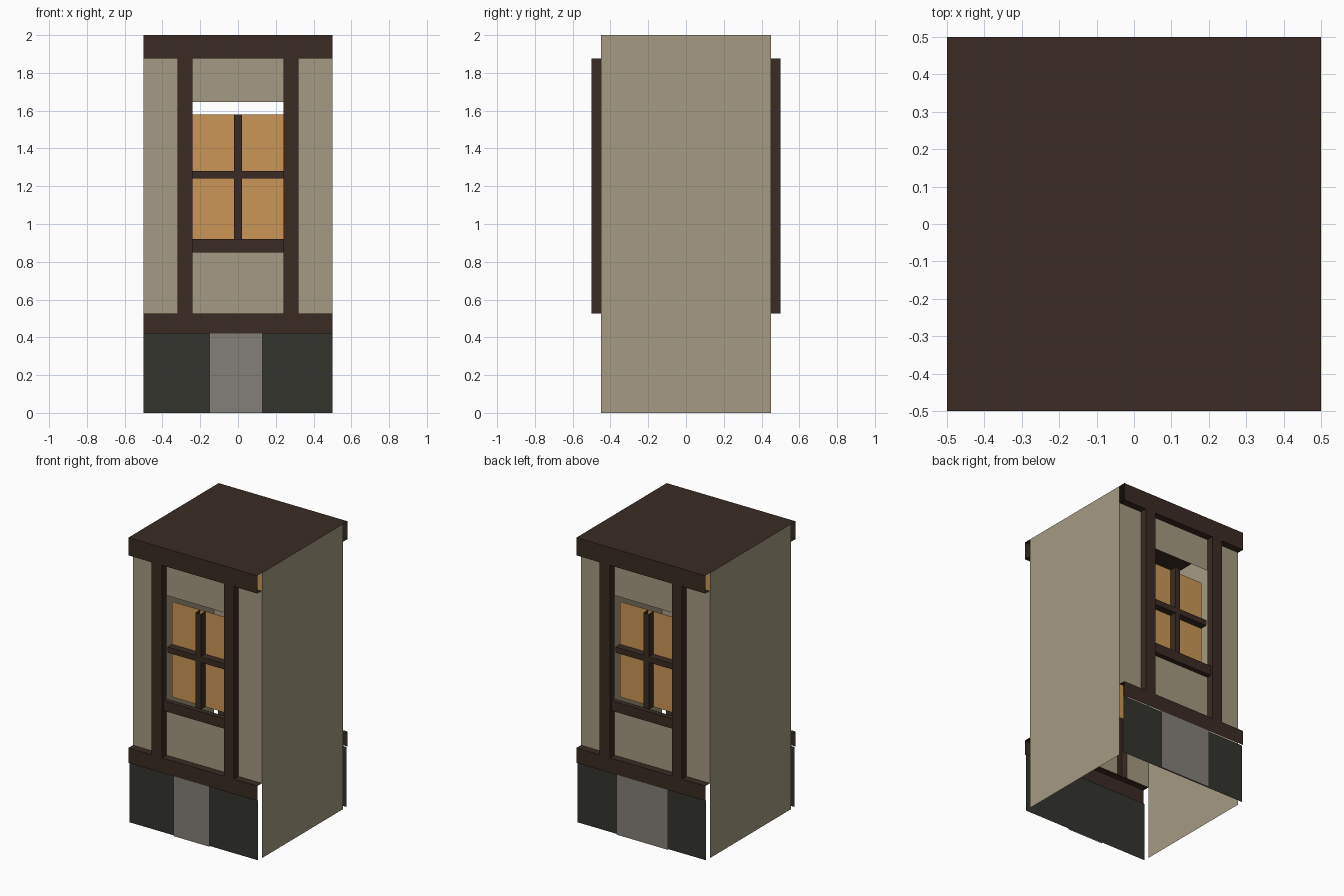
import bpy
import math

if "Cube" in bpy.data.objects:
    bpy.data.objects.remove(bpy.data.objects["Cube"], do_unlink=True)


def linear(v):
    v /= 255
    return v / 12.92 if v <= 0.04045 else ((v + 0.055) / 1.055) ** 2.4


def make_material(name, *rgb):
    colour = [linear(v) for v in rgb] + [1]
    mat = bpy.data.materials.new(name)
    mat.use_nodes = True
    mat.diffuse_color = colour
    bsdf = mat.node_tree.nodes["Principled BSDF"]
    bsdf.inputs["Base Color"].default_value = colour
    bsdf.inputs["Roughness"].default_value = 0.9
    return mat


PLASTER = make_material("beige plaster", 165, 155, 130)
TIMBER = make_material("dark brown timber", 59, 43, 35)
GLASS = make_material("amber glass", 203, 150, 87)
PLINTH = make_material("dark plinth", 52, 53, 45)
STONE = make_material("grey stone", 132, 126, 120)


def strip(name, mat, profile, axis, start, end, turn=0):
    """Sweep an open profile along x (profile is y, z) or along z (profile is x, y)."""
    def point(p, t):
        return (t, p[0], p[1]) if axis == "x" else (p[0], p[1], t)
    verts = [point(p, t) for p in profile for t in (start, end)]
    faces = []
    for i in range(len(profile) - 1):
        a = 2 * i
        quad = (a, a + 2, a + 3, a + 1)
        faces.append(quad[::-1] if axis == "x" else quad)
    mesh = bpy.data.meshes.new(name)
    mesh.from_pydata(verts, [], faces)
    mesh.materials.append(mat)
    obj = bpy.data.objects.new(name, mesh)
    obj.rotation_euler.z = turn
    bpy.context.collection.objects.link(obj)
    return obj


def sheet(name, mat, x0, x1, z0, z1, y, turn):
    """Upright panel facing the facade direction."""
    return strip(name, mat, [(x0, y), (x1, y)], "z", z0, z1, turn)


# Facade planes, from outside to inside
OUT, BASE, SILL, WALL, BAR, PANE = -0.5, -0.49, -0.485, -0.45, -0.44, -0.39
# Heights
BEAM_LOW, BEAM_TOP, SILL_LOW, SILL_TOP = 0.42, 0.525, 0.85, 0.92
PANE_TOP, HEAD, LINTEL, TOP = 1.58, 1.645, 1.875, 2.0
# Half widths
SIDE, POST, OPENING, HALF_BAR = 0.5, 0.32, 0.24, 0.02


def facade(side, turn, stone_left, stone_right):
    # Plinth and stone block
    sheet(side + "_plinth", PLINTH, -SIDE, SIDE, 0, BEAM_LOW, BASE, turn)
    sheet(side + "_stone", STONE, stone_left, stone_right, 0, BEAM_LOW, OUT, turn)
    # Open-ended horizontal beams
    strip(side + "_lower_beam", TIMBER,
          [(OUT, BEAM_LOW), (OUT, BEAM_TOP), (WALL, BEAM_TOP)], "x", -SIDE, SIDE, turn)
    strip(side + "_upper_beam", TIMBER,
          [(WALL, LINTEL), (OUT, LINTEL), (OUT, TOP)], "x", -SIDE, SIDE, turn)
    # Posts and outer wall panels
    for label, x0, x1 in (("right", -POST, -OPENING), ("left", OPENING, POST)):
        strip(f"{side}_{label}_post", TIMBER,
              [(x0, WALL), (x0, OUT), (x1, OUT), (x1, WALL)], "z", BEAM_TOP, LINTEL, turn)
    for label, x0, x1 in (("right", -SIDE, -POST), ("left", POST, SIDE)):
        sheet(f"{side}_{label}_panel", PLASTER, x0, x1, BEAM_TOP, LINTEL, WALL, turn)
    # Panels above and below the window
    sheet(side + "_head_panel", PLASTER, -OPENING, OPENING, HEAD, LINTEL, WALL, turn)
    sheet(side + "_apron_panel", PLASTER, -OPENING, OPENING, BEAM_TOP, SILL_LOW, WALL, turn)
    # Window
    strip(side + "_sill", TIMBER,
          [(WALL, SILL_LOW), (SILL, SILL_LOW), (SILL, SILL_TOP), (WALL, SILL_TOP)],
          "x", -OPENING, OPENING, turn)
    sheet(side + "_pane", GLASS, -OPENING, OPENING, SILL_TOP - 0.01, PANE_TOP, PANE, turn)
    strip(side + "_vertical_bar", TIMBER,
          [(-HALF_BAR, PANE), (-HALF_BAR, BAR), (HALF_BAR, BAR), (HALF_BAR, PANE)],
          "z", SILL_TOP - 0.01, PANE_TOP, turn)
    strip(side + "_cross_bar", TIMBER,
          [(PANE, 1.24), (BAR, 1.24), (BAR, 1.28), (PANE, 1.28)],
          "x", -OPENING, OPENING, turn)


facade("front", 0, -0.15, 0.13)
facade("back", math.pi, -0.19, 0.21)

# Plain side walls
for label, turn in (("left", math.pi / 2), ("right", -math.pi / 2)):
    sheet(label + "_wall", PLASTER, WALL, -WALL, 0, TOP, -SIDE, turn)

# Flat roof
strip("roof", TIMBER, [(OUT, TOP), (-OUT, TOP)], "x", -SIDE, SIDE)
